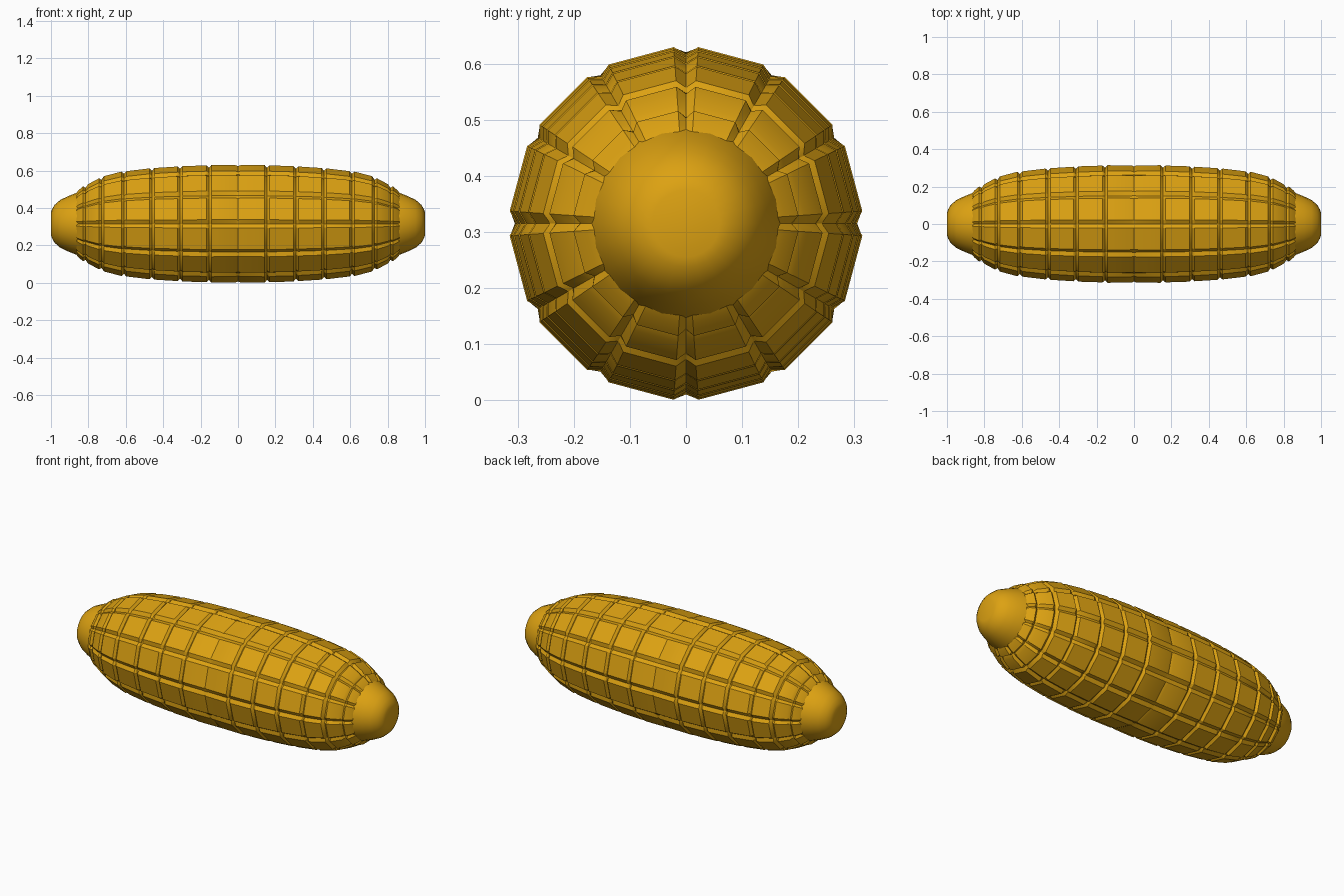
import bpy, bmesh, math

if "Cube" in bpy.data.objects:
    bpy.data.objects.remove(bpy.data.objects["Cube"])

CZ = 0.315      # axis height
COLS = 12       # kernel columns

gold = bpy.data.materials.new("golden_yellow")
gold.diffuse_color = (0.72, 0.36, 0.006, 1)
gold.use_nodes = True
gold.node_tree.nodes["Principled BSDF"].inputs["Base Color"].default_value = gold.diffuse_color


def skin(name, rings, angle, cap=True):
    """Join rings of (x, y, z) points into a closed surface."""
    bm = bmesh.new()
    loops = [[bm.verts.new(p) for p in ring] for ring in rings]
    n = len(loops[0])
    for a, b in zip(loops, loops[1:]):
        for i in range(n):
            bm.faces.new((a[i], a[(i + 1) % n], b[(i + 1) % n], b[i]))
    if cap:
        bm.faces.new(loops[0])
        bm.faces.new(loops[-1])
    bmesh.ops.recalc_face_normals(bm, faces=bm.faces)
    me = bpy.data.meshes.new(name)
    bm.to_mesh(me)
    bm.free()
    ob = bpy.data.objects.new(name, me)
    bpy.context.collection.objects.link(ob)
    me.materials.append(gold)
    bpy.ops.object.select_all(action='DESELECT')
    ob.select_set(True)
    bpy.context.view_layer.objects.active = ob
    bpy.ops.object.shade_smooth_by_angle(angle=math.radians(angle))
    return ob


def kernel_ring(x, r, groove):
    """Twelve flat kernel faces separated by narrow notches."""
    pts = []
    for i in range(COLS):
        for deg, rad in ((0, r - groove), (4, r), (26, r)):
            a = math.radians(30 * i + deg)
            pts.append((x, rad * math.cos(a), CZ + rad * math.sin(a)))
    return pts


# Kernel body: radius profile with a shallow groove between kernel rows
seams = [(0, 0.315), (0.155, 0.314), (0.31, 0.308), (0.46, 0.298),
         (0.61, 0.281), (0.73, 0.249), (0.815, 0.206), (0.868, 0.172)]
half = []
for k, (x, r) in enumerate(seams):
    depth = 0.006 if k == 0 else 0.013
    if k:
        half.append((x - 0.013, r + 0.001 if k < 5 else r + 0.006, 0.013))
    half.append((x, r - depth, 0.004))
    if k < len(seams) - 1:
        half.append((x + 0.013, r - 0.001 if k < 5 else r - 0.005, 0.013))
profile = [(-x, r, g) for x, r, g in reversed(half[1:])] + half
skin("kernels", [kernel_ring(*p) for p in profile], 30)

# Smooth cob core whose rounded ends stick out
tip = [(0.80, 0.18), (0.865, 0.165), (0.91, 0.147), (0.95, 0.128),
       (0.98, 0.102), (0.994, 0.078), (1.0, 0.06)]
core = [(-x, r) for x, r in reversed(tip)] + tip
N = 24
skin("cob_core", [[(x, r * math.cos(2 * math.pi * i / N),
                    CZ + r * math.sin(2 * math.pi * i / N)) for i in range(N)]
                  for x, r in core], 50)
